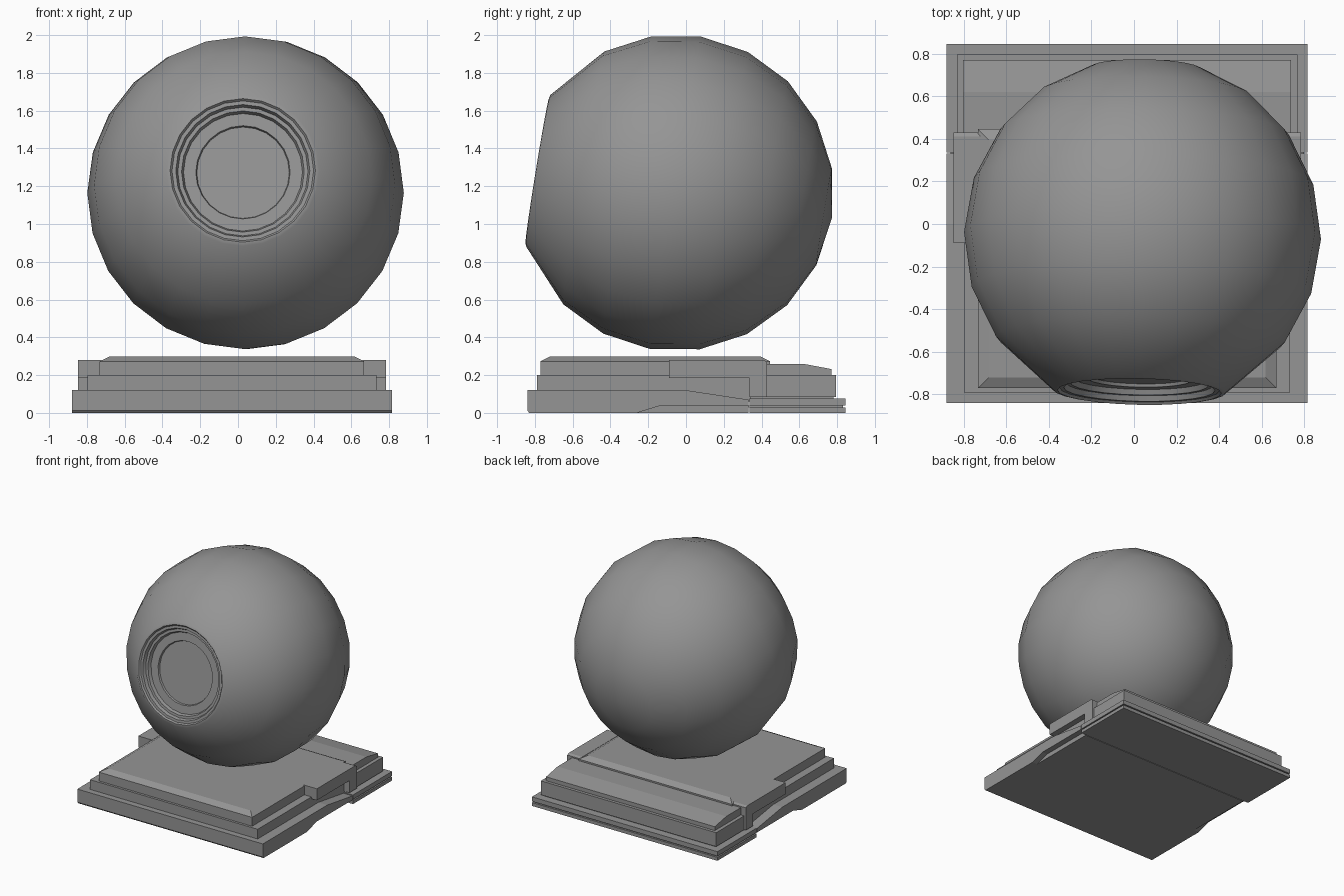
import bpy, bmesh, math
from mathutils import Matrix, Vector

if "Cube" in bpy.data.objects:
    bpy.data.objects.remove(bpy.data.objects["Cube"])

grey = bpy.data.materials.new("plain_grey")
grey.diffuse_color = (0.3, 0.3, 0.3, 1)
grey.use_nodes = True
grey.node_tree.nodes["Principled BSDF"].inputs["Base Color"].default_value = grey.diffuse_color
CX = -0.032  # centre line of the base


def finish(name, bm):
    bmesh.ops.recalc_face_normals(bm, faces=bm.faces)
    me = bpy.data.meshes.new(name)
    bm.to_mesh(me)
    bm.free()
    me.materials.append(grey)
    ob = bpy.data.objects.new(name, me)
    bpy.context.collection.objects.link(ob)
    return ob


def side_profile(name, pts, x0, x1):
    """Extrude a (y, z) outline across x."""
    bm = bmesh.new()
    face = bm.faces.new([bm.verts.new((x0, y, z)) for y, z in pts])
    ext = bmesh.ops.extrude_face_region(bm, geom=[face])
    vs = [g for g in ext["geom"] if isinstance(g, bmesh.types.BMVert)]
    bmesh.ops.translate(bm, verts=vs, vec=(x1 - x0, 0, 0))
    return finish(name, bm)


def block(name, x, y, z, top_inset=0, inset_h=0):
    """Box, optionally with a chamfered top edge."""
    levels = [(z[0], 0), (z[1] - inset_h, 0)]
    if inset_h:
        levels.append((z[1], top_inset))
    bm = bmesh.new()
    rings = []
    for h, i in levels:
        rings.append([bm.verts.new(c) for c in (
            (x[0] + i, y[0] + i, h), (x[1] - i, y[0] + i, h),
            (x[1] - i, y[1] - i, h), (x[0] + i, y[1] - i, h))])
    for a, b in zip(rings, rings[1:]):
        for k in range(4):
            bm.faces.new((a[k], a[(k + 1) % 4], b[(k + 1) % 4], b[k]))
    bm.faces.new(rings[0])
    bm.faces.new(rings[-1])
    return finish(name, bm)


# Ball with a flattened front opening, turned around a tilted axis
R, SEG = 0.838, 24
profile = [(0, 0.665), (0.245, 0.665), (0.25, 0.68), (0.315, 0.68),
           (0.325, 0.705), (0.345, 0.705), (0.355, 0.73), (0.375, 0.73),
           (0.385, 0.742), (0.405, 0.738)]
profile += [(R * math.sin(math.radians(a)), R * math.cos(math.radians(a)))
            for a in range(54, 180, 18)] + [(0, -R)]
bm = bmesh.new()
rings = []
for r, h in profile:
    if r == 0:
        rings.append([bm.verts.new((0, 0, h))] * SEG)
    else:
        rings.append([bm.verts.new((r * math.cos(math.tau * k / SEG),
                                    r * math.sin(math.tau * k / SEG), h))
                      for k in range(SEG)])
for a, b in zip(rings, rings[1:]):
    for k in range(SEG):
        n = (k + 1) % SEG
        bm.faces.new(list(dict.fromkeys((a[k], a[n], b[n], b[k]))))
axis = Vector((-0.02, -0.987, 0.16)).normalized()
turn = axis.to_track_quat('Z', 'Y').to_matrix().to_4x4()
bm.transform(Matrix.Translation((0.04, -0.055, 1.165)) @ turn)
ball = finish("ball", bm)
bpy.context.view_layer.objects.active = ball
ball.select_set(True)
bpy.ops.object.shade_smooth_by_angle(angle=math.radians(32))

# Bottom slab: core plus two edge strips with an undercut
core = [(-0.84, 0.012), (-0.83, 0), (0.33, 0), (0.33, 0.07), (0, 0.12), (-0.84, 0.12)]
strip = [(-0.84, 0.012), (-0.83, 0), (-0.26, 0), (-0.14, 0.037),
         (0.33, 0.037), (0.33, 0.07), (0, 0.12), (-0.84, 0.12)]
side_profile("slab_core", core, CX - 0.80, CX + 0.80)
for s, tag in ((-1, "left"), (1, "right")):
    a, b = sorted((CX + s * 0.80, CX + s * 0.847))
    side_profile("slab_edge_" + tag, strip, a, b)

# Rear foot plate with a thin groove
block("rear_foot_lower", (CX - 0.847, CX + 0.847), (0.335, 0.845), (0, 0.028))
block("rear_foot_groove", (CX - 0.83, CX + 0.83), (0.33, 0.83), (0.028, 0.038))
block("rear_foot_upper", (CX - 0.847, CX + 0.847), (0.335, 0.845), (0.038, 0.075))

# Middle tier and raised panel
block("middle_tier", (CX - 0.765, CX + 0.765), (-0.79, 0.45), (0.06, 0.2))
block("top_panel", (CX - 0.70, CX + 0.70), (-0.77, 0.445), (0.2, 0.298), 0.05, 0.025)

# Rear tier with a sloped cover
block("rear_tier", (CX - 0.80, CX + 0.80), (0.335, 0.795), (0.085, 0.2))
block("rear_tier_neck", (CX - 0.78, CX + 0.78), (0.34, 0.78), (0.07, 0.09))
side_profile("rear_cover", [(0.42, 0.19), (0.77, 0.19), (0.77, 0.232),
                            (0.62, 0.26), (0.42, 0.26)], CX - 0.77, CX + 0.77)

# Side clips reaching forward from the rear tier
clip = [(-0.09, 0.185), (0.335, 0.185), (0.335, 0.085), (0.43, 0.085),
        (0.43, 0.27), (0.41, 0.28), (-0.09, 0.28)]
for s, tag in ((-1, "left"), (1, "right")):
    a, b = sorted((CX + s * 0.69, CX + s * 0.815))
    side_profile("side_clip_" + tag, clip, a, b)
